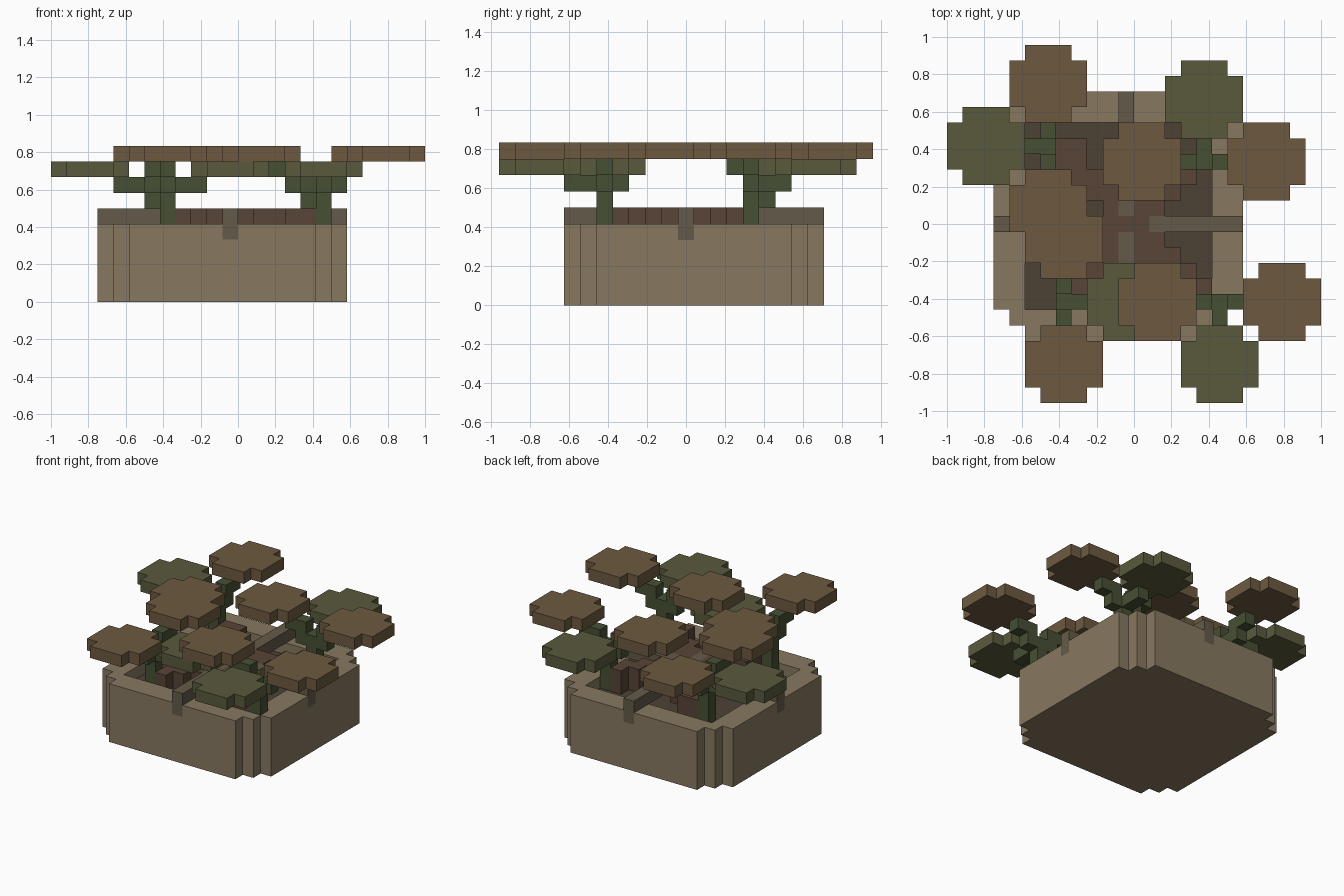
import bpy, bmesh
from math import radians
from mathutils import Vector

if "Cube" in bpy.data.objects:
    bpy.data.objects.remove(bpy.data.objects["Cube"])

U = 1 / 12                                   # one block
ORIGIN = Vector((-1, -23 / 24, 0))           # 24 x 23 blocks footprint
grid = {}                                    # block cell -> part name


def put(part, cells):
    for c in cells:
        grid[c] = part


def box(x0, x1, y0, y1, z0, z1):
    return [(x, y, z) for x in range(x0, x1) for y in range(y0, y1) for z in range(z0, z1)]


def leaf(cx, cy, z):
    return [(cx + a, cy + b, z) for a in range(-2, 3) for b in range(-2, 3)
            if abs(a) + abs(b) < 4]


# Planter: solid block with stepped corners
put("planter", [c for c in box(3, 19, 4, 20, 0, 5)
                if min(c[0] - 3, 18 - c[0]) + min(c[1] - 4, 19 - c[1]) > 1])

# Soil: recessed one block below the rim
for c in box(5, 17, 6, 18, 4, 5):
    del grid[c]
put("soil", box(5, 17, 6, 18, 3, 4))

# Plants: stem cell and leaf directions (green = low leaf, brown = high leaf)
N, S, E, W = (0, 1), (0, -1), (1, 0), (-1, 0)
plants = [
    ((6, 16), W, (N, S)),
    ((7, 6), E, (N, S)),
    ((16, 15), N, (E, W)),
    ((17, 6), S, (E, W)),
]

# Roots: central clump with stepped arms reaching each stem
put("roots", box(10, 14, 9, 13, 4, 6))
for (px, py), _, _ in plants:
    for t in range(1, 10):
        x, y = round(11.5 + (px - 11.5) * t / 10), round(11 + (py - 11) * t / 10)
        sx = 1 if px < 11 else -1
        put("roots", box(min(x, x + sx), max(x, x + sx) + 1, y, y + 1, 4, 6))

# Crossed straps over the rim, with short ends down the walls
for k in range(3, 19):
    if k not in (10, 11, 12):
        put("strap", [(k, 11, 5)])
for k in range(4, 20):
    if k != 11:
        put("strap", [(11, k, 5)])
put("strap", [(3, 11, 4), (18, 11, 4), (11, 4, 4), (11, 19, 4)])

# Stems, branches and leaves
for (px, py), low, highs in plants:
    put("stems", box(px, px + 1, py, py + 1, 4, 8))
    dx, dy = low
    put("stems", [(px + dx * k, py + dy * k, 7) for k in (1, 2)])
    put("green_leaves", leaf(px + 4 * dx, py + 4 * dy, 8))
    for dx, dy in highs:
        put("stems", [(px + dx, py + dy, 7), (px + dx, py + dy, 8),
                      (px + 2 * dx, py + 2 * dy, 8)])
        put("brown_leaves", leaf(px + 4 * dx, py + 4 * dy, 9))

colors = {
    "planter": (0.245, 0.19, 0.12), "soil": (0.074, 0.054, 0.036),
    "roots": (0.098, 0.058, 0.038), "strap": (0.127, 0.102, 0.065),
    "stems": (0.061, 0.08, 0.034), "green_leaves": (0.102, 0.102, 0.047),
    "brown_leaves": (0.155, 0.102, 0.051),
}


# Mesh each part from its exposed block faces only
def build(part, color):
    bm = bmesh.new()
    for c in [c for c, p in grid.items() if p == part]:
        for axis in range(3):
            for s in (0, 1):
                n = list(c)
                n[axis] += 2 * s - 1
                if tuple(n) in grid:
                    continue
                b, d = (axis + 1) % 3, (axis + 2) % 3
                loop = [(0, 0), (1, 0), (1, 1), (0, 1)]
                verts = []
                for u, v in (loop if s else loop[::-1]):
                    p = list(c)
                    p[axis] += s
                    p[b] += u
                    p[d] += v
                    verts.append(bm.verts.new(ORIGIN + Vector(p) * U))
                bm.faces.new(verts)
    bmesh.ops.remove_doubles(bm, verts=bm.verts[:], dist=0.001)
    bmesh.ops.dissolve_limit(bm, angle_limit=radians(1), verts=bm.verts[:], edges=bm.edges[:])
    me = bpy.data.meshes.new(part)
    bm.to_mesh(me)
    bm.free()
    mat = bpy.data.materials.new(part)
    mat.diffuse_color = (*color, 1)
    mat.use_nodes = True
    mat.node_tree.nodes["Principled BSDF"].inputs["Base Color"].default_value = mat.diffuse_color
    me.materials.append(mat)
    bpy.context.collection.objects.link(bpy.data.objects.new(part, me))


for part, color in colors.items():
    build(part, color)
